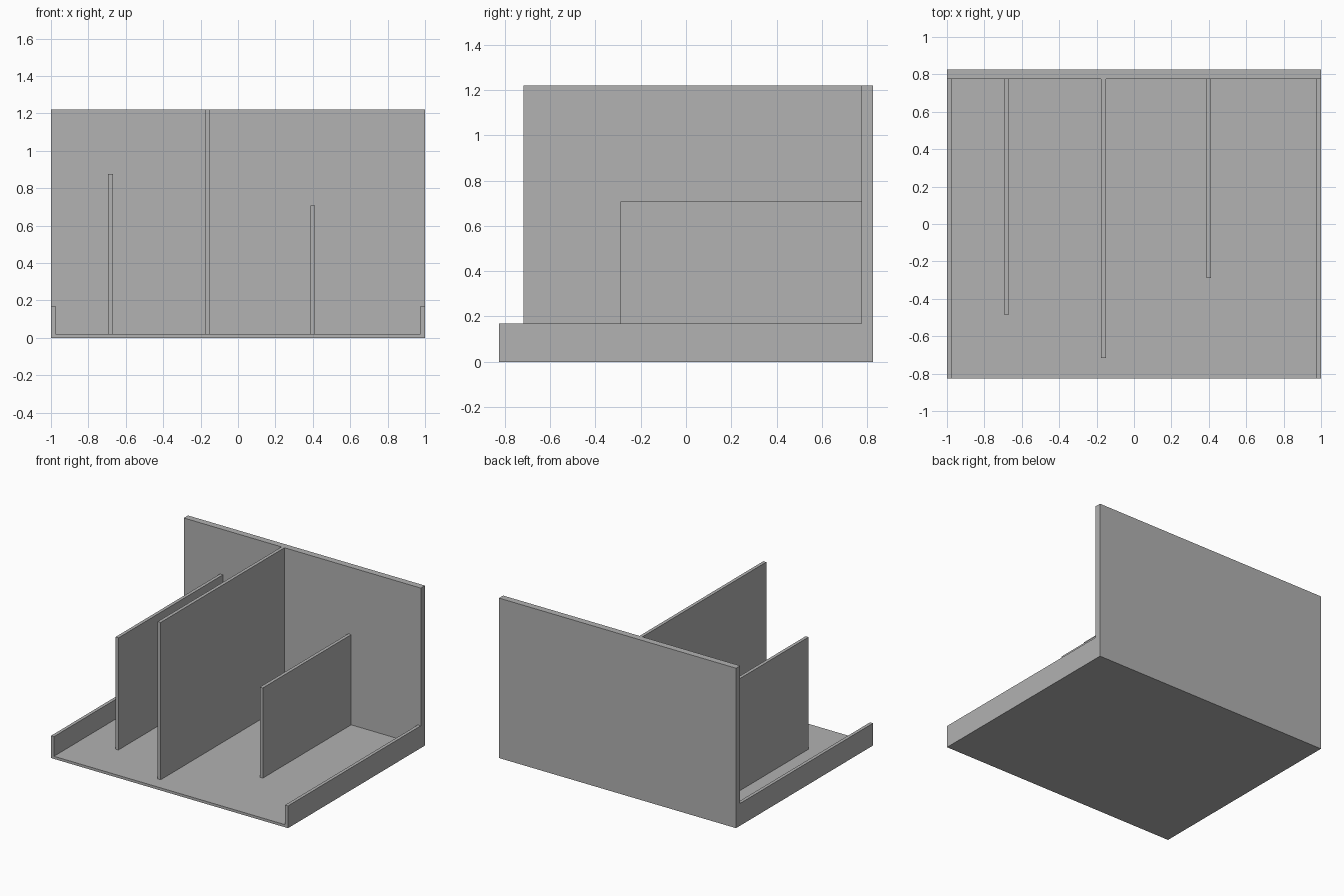
import bpy
import bmesh

cube = bpy.data.objects.get("Cube")
if cube:
    bpy.data.objects.remove(cube, do_unlink=True)

# Single plain grey
grey = bpy.data.materials.new("plain grey")
grey.use_nodes = True
colour = (0.445, 0.445, 0.445, 1.0)
grey.diffuse_color = colour
grey.node_tree.nodes["Principled BSDF"].inputs["Base Color"].default_value = colour

FRONT, BACK = -0.825, 0.825
PANEL_FRONT = 0.775
FLOOR, LIP, TOP = 0.02, 0.17, 1.22
WALL = 0.025


def extrude_profile(name, points, y0, y1):
    """Extrude an x-z outline from y0 to y1."""
    bm = bmesh.new()
    face = bm.faces.new([bm.verts.new((x, y0, z)) for x, z in points])
    result = bmesh.ops.extrude_face_region(bm, geom=[face])
    moved = [v for v in result["geom"] if isinstance(v, bmesh.types.BMVert)]
    bmesh.ops.translate(bm, verts=moved, vec=(0, y1 - y0, 0))
    bmesh.ops.recalc_face_normals(bm, faces=bm.faces)
    mesh = bpy.data.meshes.new(name)
    bm.to_mesh(mesh)
    bm.free()
    mesh.materials.append(grey)
    obj = bpy.data.objects.new(name, mesh)
    bpy.context.collection.objects.link(obj)
    return obj


def slab(name, x0, x1, y0, y1, z0, z1):
    return extrude_profile(name, [(x0, z0), (x1, z0), (x1, z1), (x0, z1)], y0, y1)


# Floor with a low lip on each side, open at the front
half = [(1, 0), (1, LIP), (1 - WALL, LIP), (1 - WALL, FLOOR)]
tray = half + [(-x, z) for x, z in reversed(half)]
extrude_profile("tray", tray, FRONT, PANEL_FRONT)

# Tall back panel
slab("back_panel", -1, 1, PANEL_FRONT, BACK, 0, TOP)

# Upright dividers: centre x, front edge y, top z
dividers = {
    "right_divider": (-0.682, -0.485, 0.875),
    "tall_middle_divider": (-0.163, -0.717, TOP),
    "left_divider": (0.4, -0.29, 0.708),
}
for name, (x, y, top) in dividers.items():
    slab(name, x - WALL / 2, x + WALL / 2, y, PANEL_FRONT, FLOOR, top)
